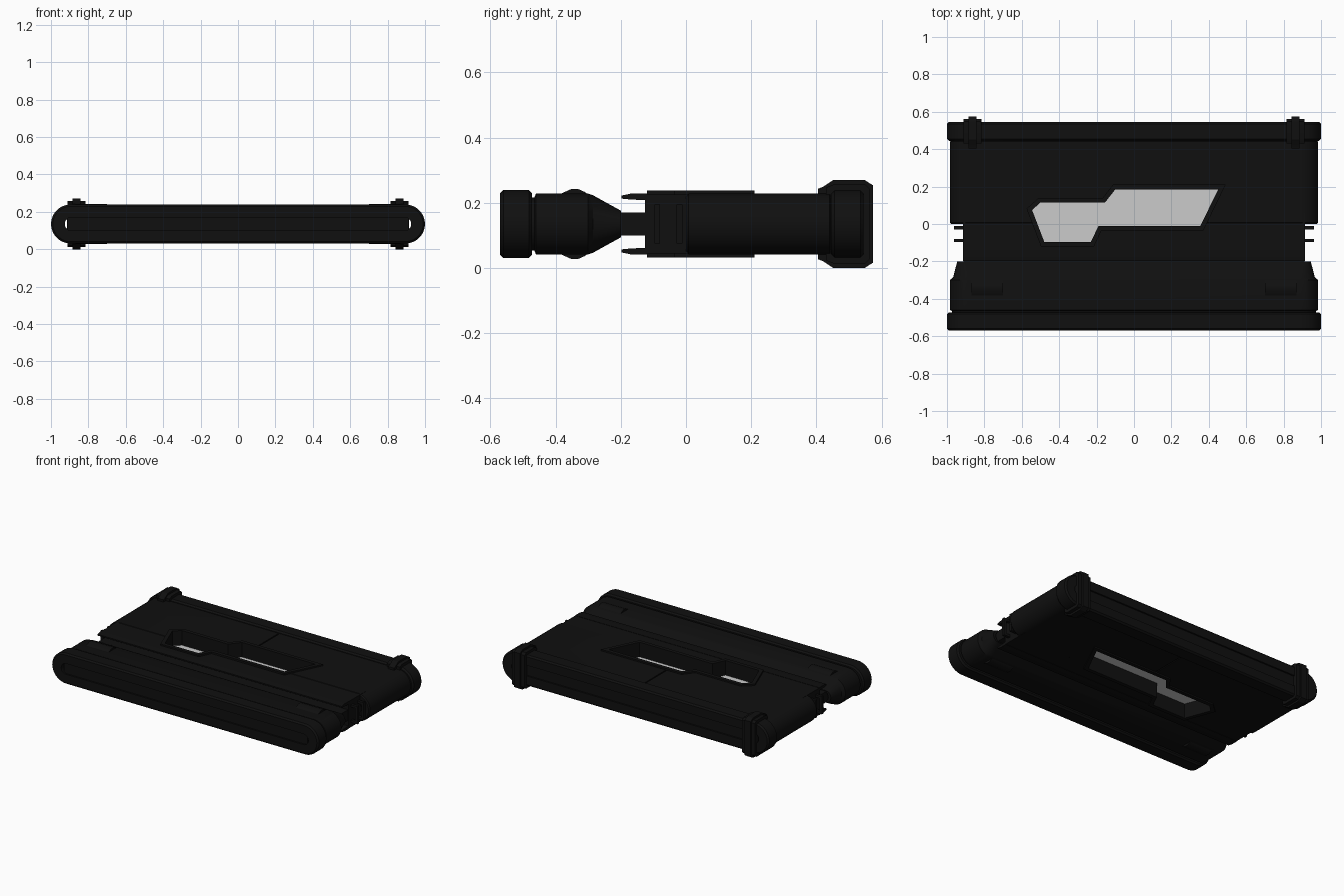
import bpy, bmesh, math
from mathutils import Vector

if "Cube" in bpy.data.objects:
    bpy.data.objects.remove(bpy.data.objects["Cube"])

ZC = 0.135  # mid height


def material(name, v):
    m = bpy.data.materials.new(name)
    m.diffuse_color = (v, v, v, 1)
    m.use_nodes = True
    m.node_tree.nodes["Principled BSDF"].inputs["Base Color"].default_value = m.diffuse_color
    return m


BLACK = material("matte_black", 0.005)
GREY = material("light_grey", 0.6)


def finish(name, bm, mat=BLACK):
    bmesh.ops.recalc_face_normals(bm, faces=bm.faces[:])
    me = bpy.data.meshes.new(name)
    bm.to_mesh(me)
    bm.free()
    me.materials.append(mat)
    ob = bpy.data.objects.new(name, me)
    bpy.context.collection.objects.link(ob)
    return ob


def box(name, x0, x1, y0, y1, z0, z1, mat=BLACK):
    bm = bmesh.new()
    bmesh.ops.create_cube(bm, size=1)
    for v in bm.verts:
        v.co = ((x0 + x1) / 2 + v.co.x * (x1 - x0),
                (y0 + y1) / 2 + v.co.y * (y1 - y0),
                (z0 + z1) / 2 + v.co.z * (z1 - z0))
    return finish(name, bm, mat)


def prism(name, pts, a, b, axis, mat=BLACK):
    """Extrude a closed outline along x or z."""
    bm = bmesh.new()
    put = (lambda p, t: (t, p[0], p[1])) if axis == 'x' else (lambda p, t: (p[0], p[1], t))
    lo = [bm.verts.new(put(p, a)) for p in pts]
    hi = [bm.verts.new(put(p, b)) for p in pts]
    bm.faces.new(lo)
    bm.faces.new(hi)
    for i in range(len(pts)):
        j = (i + 1) % len(pts)
        bm.faces.new((lo[i], lo[j], hi[j], hi[i]))
    return finish(name, bm, mat)


def stadium(hx, hz, n=14):
    pts = []
    for s in (1, -1):
        for i in range(n + 1):
            a = -math.pi / 2 + math.pi * i / n
            pts.append((s * (hx - hz + hz * math.cos(a)), s * hz * math.sin(a)))
    return pts


def tube(name, stations, hole=(0.926, 0.036)):
    """Loft rounded slabs (y, half width, half height), hollow along y."""
    bm = bmesh.new()
    y0, y1 = stations[0][0], stations[-1][0]
    loops = [(y, stadium(hx, hz)) for y, hx, hz in stations]
    loops += [(y1, stadium(*hole)), (y0, stadium(*hole))]
    rows = [[bm.verts.new((x, y, ZC + z)) for x, z in pts] for y, pts in loops]
    n = len(rows[0])
    for k in range(len(rows)):
        r, q = rows[k], rows[(k + 1) % len(rows)]
        for i in range(n):
            j = (i + 1) % n
            bm.faces.new((r[i], r[j], q[j], q[i]))
    return finish(name, bm)


def offset(pts, d):
    """Grow a clockwise outline by d."""
    out = []
    for i, p in enumerate(pts):
        p = Vector(p)
        e1 = (p - Vector(pts[i - 1])).normalized()
        e2 = (Vector(pts[(i + 1) % len(pts)]) - p).normalized()
        n1, n2 = Vector((-e1.y, e1.x)), Vector((-e2.y, e2.x))
        out.append(tuple(p + (n1 + n2) * d / (1 + n1.dot(n2))))
    return out


def cut(ob, cutter):
    m = ob.modifiers.new("cut", 'BOOLEAN')
    m.operation, m.solver, m.object = 'DIFFERENCE', 'EXACT', cutter


# front and rear end bars
def bar(name, y0, y1):
    b = 0.01
    tube(name, [(y0, 0.99, 0.094), (y0 + b, 1, 0.104), (y1 - b, 1, 0.104), (y1, 0.99, 0.094)])


bar("front_bar", -0.57, -0.472)
bar("rear_bar", 0.445, 0.545)

# front section tapering back to the neck
tube("front_section", [(-0.472, 0.972, 0.082), (-0.465, 0.972, 0.082), (-0.46, 0.985, 0.093),
                       (-0.30, 0.985, 0.093), (-0.285, 0.967, 0.088), (-0.2, 0.945, 0.041)])

# main section and the narrower block ahead of it
main = tube("main_section", [(0.0, 0.978, 0.087), (0.008, 0.985, 0.093),
                             (0.44, 0.985, 0.093), (0.446, 0.975, 0.085)])
block = box("main_block", -0.915, 0.915, -0.125, 0.06, ZC - 0.091, ZC + 0.091)
core = box("core_slab", -0.912, 0.912, -0.56, 0.535, ZC - 0.036, ZC + 0.036)

# window and its raised rim
window = [(-.545, .075), (-.50, .115), (-.155, .115), (-.10, .185), (.45, .185),
          (.355, -.01), (-.19, -.01), (-.23, -.095), (-.48, -.095)]
rim = prism("window_rim", offset(window, 0.025), ZC - 0.103, ZC + 0.103, 'z')
window_cutter = prism("window_cutter", window, -0.1, 0.4, 'z')
window_cutter.hide_render = True
window_cutter.hide_set(True)
for ob in (main, block, core, rim):
    cut(ob, window_cutter)
prism("window_pane", offset(window, 0.004), ZC - 0.004, ZC + 0.004, 'z', GREY)

# centre seam, top and bottom
for s in (1, -1):
    z = ZC + s * 0.093
    seam = box("seam_cutter", -0.004, 0.004, 0.21, 0.435, z - 0.006, z + 0.006)
    seam.hide_render = True
    seam.hide_set(True)
    cut(main, seam)

# thin shell lips overhanging the neck, top and bottom
for s, n in ((1, "upper_lip"), (-1, "lower_lip")):
    prof = [(-0.198, .078), (-0.17, .075), (-0.12, .073), (-0.12, .093), (-0.17, .093), (-0.198, .087)]
    prism(n, [(y, ZC + s * z) for y, z in prof], -0.915, 0.915, 'x')

clamp = [(.405, .108), (.42, .114), (.452, .135), (.548, .135), (.574, .118)]
strap = [(.43, .112), (.455, .122), (.548, .122), (.562, .108)]
pad = [(-.40, .085), (-.375, .097), (-.352, .107), (-.33, .107), (-.31, .098), (-.285, .08)]


def mirrored_z(half):
    return [(y, ZC + z) for y, z in half] + [(y, ZC - z) for y, z in reversed(half)]


for s, side in ((1, "right"), (-1, "left")):
    # rear corner clamps: wide strap with a taller central rib
    prism(side + "_clamp_rib", mirrored_z(clamp), s * 0.842, s * 0.886, 'x')
    prism(side + "_clamp_strap", mirrored_z(strap), s * 0.815, s * 0.911, 'x')
    # raised pads on the front section
    prism(side + "_pad", mirrored_z(pad), s * 0.70, s * 0.87, 'x')
    # side loops beside the neck
    for y in (-0.02, -0.088):
        xs = sorted((s * 0.945, s * 0.962))
        box(side + "_loop", *xs, y - 0.009, y + 0.009, ZC - 0.06, ZC + 0.06)
        xs = sorted((s * 0.90, s * 0.95))
        for z in (-0.052, 0.052):
            box(side + "_loop_arm", *xs, y - 0.009, y + 0.009, ZC + z - 0.008, ZC + z + 0.008)

# smooth rounded parts, keep edges sharp
for ob in bpy.context.scene.objects:
    if not ob.hide_render:
        ob.select_set(True)
bpy.context.view_layer.objects.active = main
bpy.ops.object.shade_smooth_by_angle(angle=math.radians(30))
